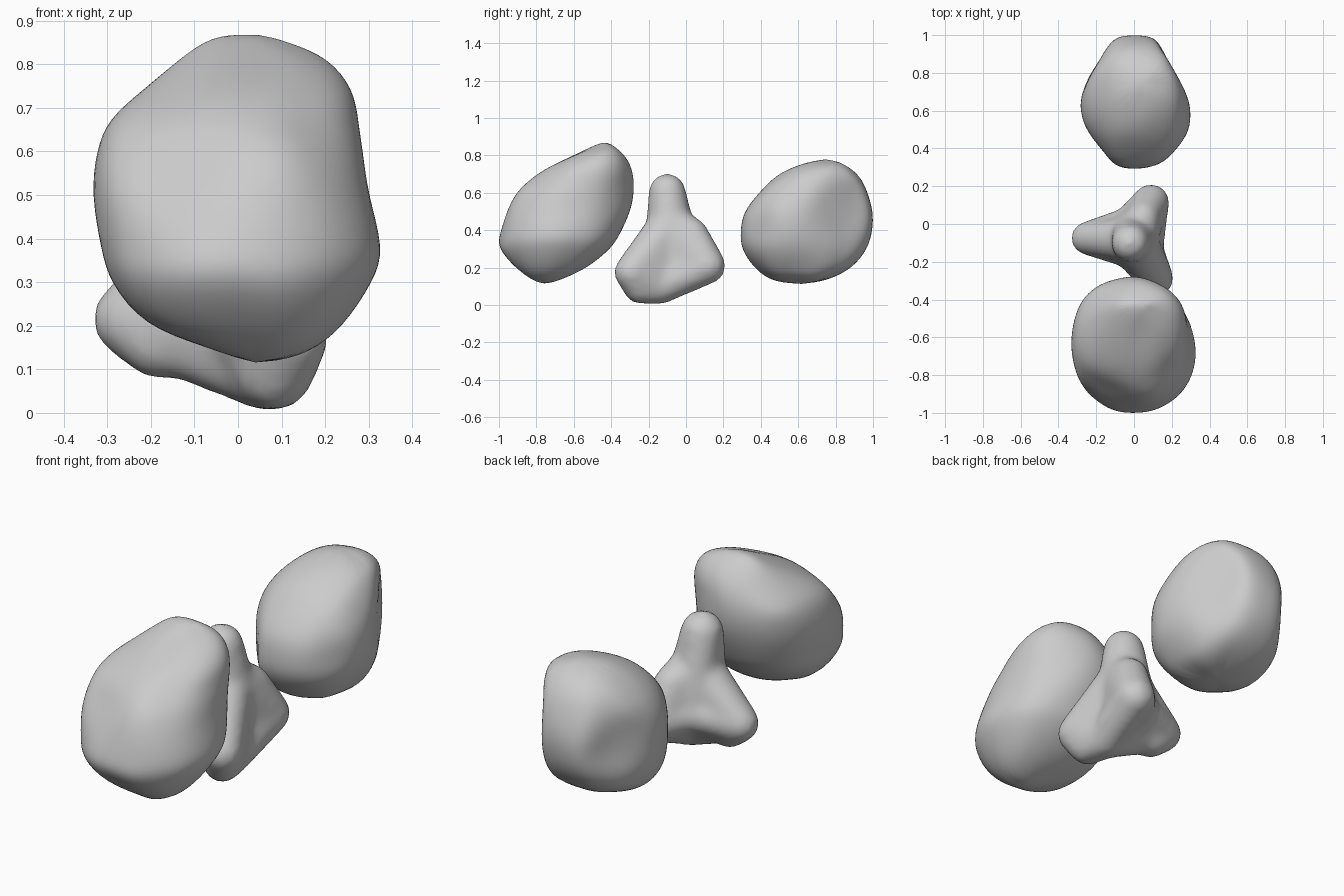
import bpy
import bmesh
from math import cos, sin, sqrt, tau, copysign
from mathutils import Vector, noise

cube = bpy.data.objects.get("Cube")
if cube:
    bpy.data.objects.remove(cube)

stone = bpy.data.materials.new("grey stone")
stone.use_nodes = True
stone.diffuse_color = (0.6, 0.6, 0.6, 1)
stone.node_tree.nodes["Principled BSDF"].inputs["Base Color"].default_value = (0.6, 0.6, 0.6, 1)


def finish(name, bm):
    """Turn a bmesh into a smooth, stone-coloured object."""
    bmesh.ops.recalc_face_normals(bm, faces=bm.faces[:])
    for face in bm.faces:
        face.smooth = True
    mesh = bpy.data.meshes.new(name)
    bm.to_mesh(mesh)
    bm.free()
    mesh.materials.append(stone)
    obj = bpy.data.objects.new(name, mesh)
    bpy.context.collection.objects.link(obj)
    return obj


def boulder(name, bottom, slices, top, facets, power, segments=20, rough=0.018):
    """Loft rounded slices (z, x min, x max, y min, y max) between two poles,
    worn flat beyond each facet (normal, distance)."""
    bm = bmesh.new()
    rings = []
    for z, x0, x1, y0, y1 in slices:
        ring = []
        for i in range(segments):
            c, s = cos(tau * i / segments), sin(tau * i / segments)
            x = (x0 + x1) / 2 + 0.51 * (x1 - x0) * copysign(abs(c) ** power, c)
            y = (y0 + y1) / 2 + 0.51 * (y1 - y0) * copysign(abs(s) ** power, s)
            p = Vector((x, y, z))
            for normal, distance in facets:
                n = Vector(normal).normalized()
                p -= n * max(0, p.dot(n) - distance)
            ring.append(bm.verts.new(p + noise.noise_vector(p * 7) * rough))
        rings.append(ring)
    low, high = bm.verts.new(bottom), bm.verts.new(top)
    for i in range(segments):
        j = (i + 1) % segments
        bm.faces.new((low, rings[0][j], rings[0][i]))
        bm.faces.new((high, rings[-1][i], rings[-1][j]))
        for a, b in zip(rings, rings[1:]):
            bm.faces.new((a[i], a[j], b[j], b[i]))
    rounding = finish(name, bm).modifiers.new("rounding", "SUBSURF")
    rounding.levels = rounding.render_levels = 2


def web(bm, *balls, points=150):
    """Add the convex skin around a few balls (x, y, z, radius)."""
    verts = []
    for x, y, z, r in balls:
        for i in range(points):
            h = 1 - (2 * i + 1) / points
            w, turn = sqrt(1 - h * h), tau * 0.618034 * i
            verts.append(bm.verts.new((x + r * w * cos(turn), y + r * w * sin(turn), z + r * h)))
    bmesh.ops.convex_hull(bm, input=verts)
    bmesh.ops.delete(bm, geom=[v for v in bm.verts if not v.link_faces], context="VERTS")


# Leaning boulder at the front
boulder("front_boulder", (0.04, -0.76, 0.11), [
    (0.14, -0.08, 0.16, -0.84, -0.66),
    (0.20, -0.22, 0.24, -0.92, -0.53),
    (0.30, -0.30, 0.31, -1.00, -0.40),
    (0.37, -0.31, 0.335, -1.00, -0.35),
    (0.50, -0.335, 0.295, -0.98, -0.30),
    (0.60, -0.325, 0.28, -0.92, -0.28),
    (0.67, -0.30, 0.275, -0.84, -0.285),
    (0.74, -0.22, 0.26, -0.73, -0.295),
    (0.81, -0.14, 0.21, -0.58, -0.33),
    (0.855, -0.05, 0.12, -0.48, -0.38),
], (0.05, -0.43, 0.87), [
    ((-0.35, -0.78, 0.52), 1.02),
    ((-0.78, -0.42, 0.43), 0.83),
    ((0.76, 0.62, -0.17), -0.135),
], 0.93)

# Rounder, more angular boulder at the back
boulder("back_boulder", (0.0, 0.62, 0.108), [
    (0.135, -0.17, 0.17, 0.45, 0.77),
    (0.20, -0.24, 0.22, 0.36, 0.89),
    (0.30, -0.28, 0.28, 0.30, 0.97),
    (0.40, -0.29, 0.31, 0.295, 1.00),
    (0.50, -0.285, 0.31, 0.31, 1.00),
    (0.60, -0.25, 0.28, 0.39, 0.975),
    (0.69, -0.18, 0.25, 0.48, 0.925),
    (0.755, -0.08, 0.20, 0.61, 0.85),
], (0.05, 0.75, 0.785), [
    ((-0.79, -0.45, 0.41), 0.20),
    ((0.88, 0.48, 0), 0.575),
    ((-0.85, 0.52, 0), 0.61),
    ((0.75, -0.66, 0), -0.095),
    ((-0.79, -0.62, 0), -0.114),
], 0.82)

# Spurred rock in the middle: a tapering column with webbed feet
heart = [(0.02, -0.08, 0.24, 0.11), (-0.03, 0.0, 0.24, 0.09), (-0.02, -0.14, 0.2, 0.095)]
waist = (0.0, -0.085, 0.42, 0.12)
tip = (-0.02, -0.10, 0.605, 0.1)
ridge = (0.05, 0.035, 0.38, 0.085)
left_foot = [(-0.245, -0.075, 0.215, 0.09), (-0.18, -0.09, 0.165, 0.09)]
back_foot = [(0.09, 0.115, 0.21, 0.098), ridge]
front_foot = [(0.115, -0.29, 0.175, 0.095), (0.085, -0.245, 0.095, 0.09)]
base = (0.065, -0.14, 0.093, 0.09)
bm = bmesh.new()
web(bm, waist, tip, *heart)
for foot in (left_foot, back_foot, front_foot):
    web(bm, heart[0], waist, *foot)
    web(bm, *heart, base, foot[0])
web(bm, base, *front_foot)
spurs = finish("spurred_rock", bm)
fuse = spurs.modifiers.new("fuse", "REMESH")
fuse.mode = "VOXEL"
fuse.voxel_size = 0.018
fuse.use_smooth_shade = True
soften = spurs.modifiers.new("soften", "SMOOTH")
soften.factor = 0.5
soften.iterations = 14
